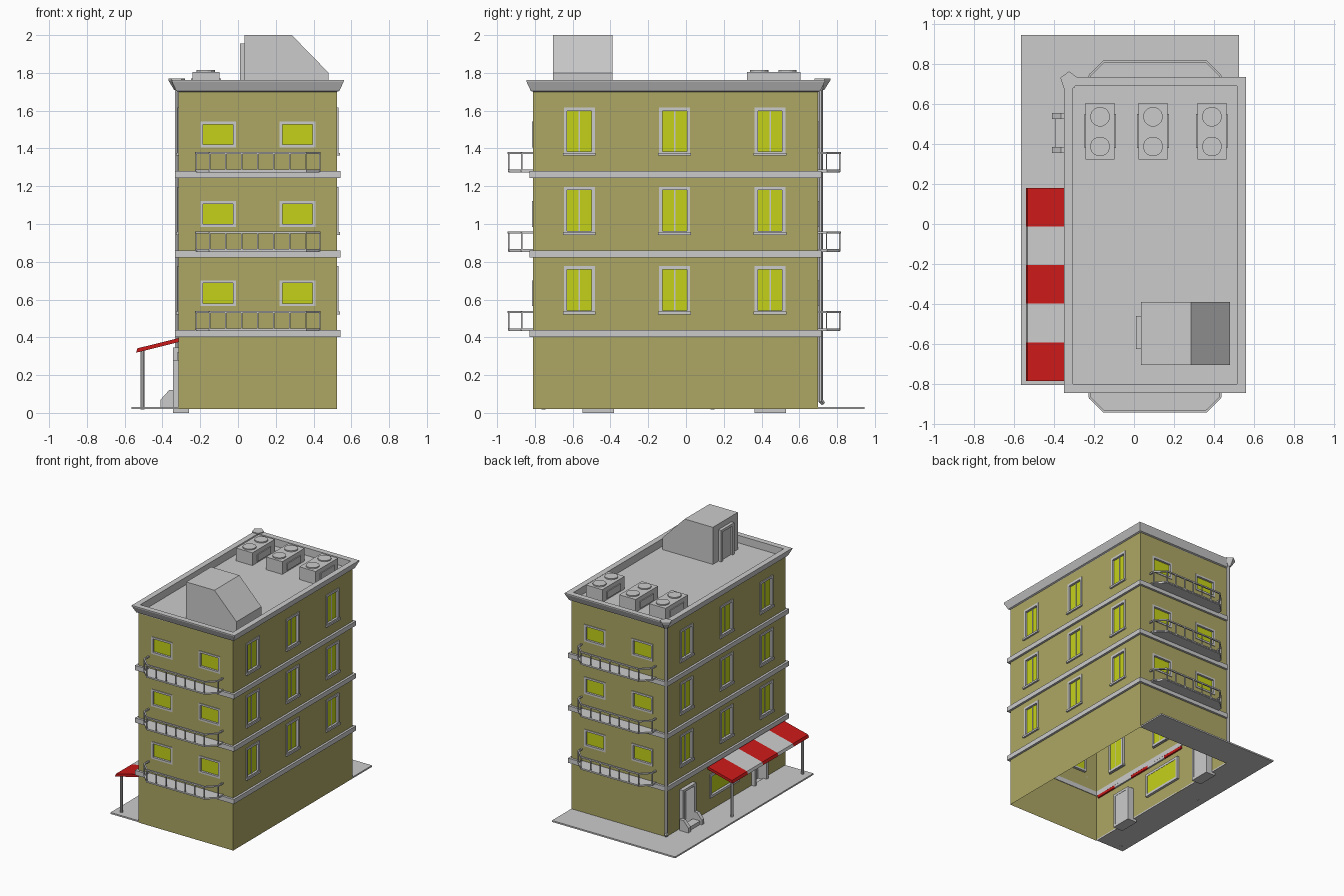
import bpy, bmesh, math
from mathutils import Vector

if "Cube" in bpy.data.objects:
    bpy.data.objects.remove(bpy.data.objects["Cube"])


def material(name, rgb):
    m = bpy.data.materials.new(name)
    m.diffuse_color = (*rgb, 1)
    m.use_nodes = True
    m.node_tree.nodes["Principled BSDF"].inputs["Base Color"].default_value = m.diffuse_color
    return m


OLIVE = material("plaster", (0.42, 0.39, 0.13))
GLASS = material("lit_glass", (0.55, 0.64, 0.01))
RED = material("red_cloth", (0.60, 0.01, 0.01))
WHITE = material("white_cloth", (0.75, 0.75, 0.75))


def finish(name, bm, mat=None):
    me = bpy.data.meshes.new(name)
    bm.to_mesh(me)
    bm.free()
    ob = bpy.data.objects.new(name, me)
    bpy.context.collection.objects.link(ob)
    if mat:
        me.materials.append(mat)
    return ob


def add_prism(bm, base, shift):
    """Closed polygon of 3D points extruded by a vector."""
    f = bm.faces.new([bm.verts.new(p) for p in base])
    r = bmesh.ops.extrude_face_region(bm, geom=[f], use_keep_orig=True)
    vs = [v for v in r["geom"] if isinstance(v, bmesh.types.BMVert)]
    bmesh.ops.translate(bm, verts=vs, vec=Vector(shift))
    bmesh.ops.recalc_face_normals(bm, faces=bm.faces)


def add_box(bm, a, b):
    lo = [min(p, q) for p, q in zip(a, b)]
    hi = [max(p, q) for p, q in zip(a, b)]
    base = [(lo[0], lo[1], lo[2]), (hi[0], lo[1], lo[2]),
            (hi[0], hi[1], lo[2]), (lo[0], hi[1], lo[2])]
    add_prism(bm, base, (0, 0, hi[2] - lo[2]))


def add_bar(bm, p, q, r=0.005, sides=4):
    p, q = Vector(p), Vector(q)
    rot = (q - p).to_track_quat('Z', 'Y')
    ring = [p + rot @ Vector((r * 1.3 * math.cos(a), r * 1.3 * math.sin(a), 0))
            for a in [2 * math.pi * (i + 0.5) / sides for i in range(sides)]]
    add_prism(bm, ring, q - p)


def boxes(name, pairs, mat=None):
    bm = bmesh.new()
    for a, b in pairs:
        add_box(bm, a, b)
    return finish(name, bm, mat)


def prism(name, base, shift, mat=None):
    bm = bmesh.new()
    add_prism(bm, base, shift)
    return finish(name, bm, mat)


# Each side maps (along wall, outward, height) to world space
X0, X1, Y0, Y1 = -0.315, 0.525, -0.81, 0.70
SIDES = {
    "front": (lambda u, n, z: (u, Y0 - n, z), X0, X1),
    "back": (lambda u, n, z: (u, Y1 + n, z), X0, X1),
    "left": (lambda u, n, z: (X0 - n, u, z), Y0, Y1),
    "right": (lambda u, n, z: (X1 + n, u, z), Y0, Y1),
}
FLOORS = [0.0, 0.42, 0.84]


def opening(name, side, rect, t, depth, out, sill=0.0, mullion=False, mat=GLASS):
    """Frame with recessed panel."""
    P = SIDES[side][0]
    u0, u1, z0, z1 = rect
    B = lambda a, b, c, d, n0, n1: (P(a, n0, c), P(b, n1, d))
    parts = [B(u0, u0 + t, z0, z1, -depth, out), B(u1 - t, u1, z0, z1, -depth, out),
             B(u0 + t, u1 - t, z1 - t, z1, -depth, out), B(u0 + t, u1 - t, z0, z0 + t, -depth, out)]
    if sill:
        parts.append(B(u0 - 0.005, u1 + 0.005, z0 - 0.003, z0 + 0.012, -0.01, sill))
    if mullion:
        m = (u0 + u1) / 2
        parts.append(B(m - 0.004, m + 0.004, z0 + t, z1 - t, -depth, -0.008))
    boxes(name + "_frame", parts)
    boxes(name + "_panel", [B(u0 + t, u1 - t, z0 + t, z1 - t, -depth + 0.002, -depth + 0.008)], mat)


# Window layout
holes = {s: [] for s in SIDES}
for f, dz in enumerate(FLOORS):
    for s in ("front", "back"):
        for i, u in enumerate((-0.105, 0.315)):
            r = (u - 0.094, u + 0.094, 0.565 + dz, 0.702 + dz)
            holes[s].append(r)
            opening(f"{s}_window_{f}_{i}", s, r, 0.015, 0.02, 0.005)
    for s in ("left", "right"):
        for i, u in enumerate((-0.565, -0.06, 0.445)):
            r = (u - 0.082, u + 0.082, 0.525 + dz, 0.777 + dz)
            holes[s].append(r)
            opening(f"{s}_window_{f}_{i}", s, r, 0.018, 0.02, 0.006, 0.014, True)

# Shop window and two street doors
for name, r, d, o, m in (("shop_window", (-0.22, 0.15, 0.13, 0.32), 0.02, 0.008, GLASS),
                         ("shop_door", (-0.548, -0.38, 0.0, 0.28), 0.055, 0.03, None),
                         ("house_door", (0.363, 0.53, 0.0, 0.345), 0.055, 0.03, None)):
    holes["left"].append(r)
    opening(name, "left", r, 0.02, d, o, mat=m)

# Walls as open-bottomed sheets with openings
bm = bmesh.new()
for s, (P, a, b) in SIDES.items():
    us = sorted({a, b, *[v for h in holes[s] for v in h[:2]]})
    zs = sorted({0.02, 1.70, *[v for h in holes[s] for v in h[2:] if v > 0.02]})
    for u0, u1 in zip(us, us[1:]):
        for z0, z1 in zip(zs, zs[1:]):
            u, z = (u0 + u1) / 2, (z0 + z1) / 2
            if any(h[0] < u < h[1] and h[2] < z < h[3] for h in holes[s]):
                continue
            q = [P(u0, 0, z0), P(u1, 0, z0), P(u1, 0, z1), P(u0, 0, z1)]
            if s in ("back", "left"):
                q.reverse()
            bm.faces.new([bm.verts.new(p) for p in q])
bmesh.ops.remove_doubles(bm, verts=bm.verts, dist=1e-5)
finish("walls", bm, OLIVE)


def ring_sweep(name, profile, closed=True):
    """Sweeps an (outward, z) profile around the building footprint."""
    bm = bmesh.new()
    loops = [[bm.verts.new(p) for p in ((X0 - n, Y0 - n, z), (X1 + n, Y0 - n, z),
                                        (X1 + n, Y1 + n, z), (X0 - n, Y1 + n, z))]
             for n, z in profile]
    for a, b in zip(loops, loops[1:] + loops[:1]):
        for i in range(4):
            j = (i + 1) % 4
            bm.faces.new((a[i], a[j], b[j], b[i]))
    bmesh.ops.recalc_face_normals(bm, faces=bm.faces)
    return finish(name, bm)


# Floor bands, flared cornice, roof deck
for f, dz in enumerate(FLOORS):
    ring_sweep(f"floor_band_{f}", [(-0.005, 0.403 + dz), (0.018, 0.403 + dz),
                                   (0.018, 0.44 + dz), (-0.005, 0.44 + dz)])
ring_sweep("cornice", [(0, 1.70), (0.012, 1.705), (0.035, 1.755), (0.035, 1.763), (-0.01, 1.763), (-0.01, 1.70)])
boxes("roof_deck", [((X0, Y0, 1.695), (X1, Y1, 1.703))])

# L-shaped pavement along the left and back
prism("pavement", [(-0.565, -0.805, 0.02), (X0, -0.805, 0.02), (X0, Y1, 0.02), (X1, Y1, 0.02),
                   (X1, 0.945, 0.02), (-0.565, 0.945, 0.02)], (0, 0, 0.012))

# Balconies with railings
for s in ("front", "back"):
    P = SIDES[s][0]
    reach = 0.135 if s == "front" else 0.12
    n1 = reach - 0.006
    plan = [(-0.222, 0.0), (-0.222, n1 - 0.07), (-0.15, n1), (0.36, n1), (0.432, n1 - 0.07), (0.432, 0.0)]
    posts = plan[1:-1] + [(-0.15 + 0.085 * i, n1) for i in range(1, 6)]
    for f, dz in enumerate(FLOORS):
        prism(f"{s}_balcony_floor_{f}", [P(u, n, 0.433 + dz) for u, n in plan], (0, 0, 0.01))
        bm = bmesh.new()
        for (ua, na), (ub, nb) in zip(plan, plan[1:]):
            for z, r in ((0.535, 0.006), (0.443, 0.005)):
                add_bar(bm, P(ua, na, z + dz), P(ub, nb, z + dz), r)
        for u, n in posts:
            add_bar(bm, P(u, n, 0.435 + dz), P(u, n, 0.535 + dz), 0.004)
        finish(f"{s}_balcony_railing_{f}", bm)

# Striped awning on two posts
w = 0.965 / 5
for i in range(5):
    y = -0.785 + i * w
    prism(f"awning_stripe_{i}", [(-0.305, y, 0.398), (-0.532, y, 0.342), (-0.54, y, 0.32),
                                 (-0.525, y, 0.322), (-0.305, y, 0.377)],
          (0, w, 0), WHITE if i % 2 else RED)
for i, y in enumerate((-0.755, 0.14)):
    bm = bmesh.new()
    add_bar(bm, (-0.505, y, 0.018), (-0.505, y, 0.34), 0.009, 8)
    finish(f"awning_post_{i}", bm)

# House door steps
cheek = [(-0.33, 0.12), (-0.365, 0.12), (-0.41, 0.07), (-0.41, 0.025), (-0.33, 0.025)]
for i, y in enumerate((0.355, 0.525)):
    prism(f"step_cheek_{i}", [(x, y, z) for x, z in cheek], (0, 0.03, 0))
boxes("door_step", [((-0.395, 0.385, 0.025), (-0.33, 0.525, 0.06))])

# Roof stair house with door
house = [(0.035, 1.70), (0.035, 2.0), (0.285, 2.0), (0.48, 1.80), (0.48, 1.70)]
prism("stair_house", [(x, -0.705, z) for x, z in house], (0, 0.315, 0))
boxes("stair_house_door", [((0.01, -0.625, 1.70), (0.04, -0.605, 1.955)),
                           ((0.01, -0.48, 1.70), (0.04, -0.46, 1.955)),
                           ((0.01, -0.605, 1.935), (0.04, -0.48, 1.955)),
                           ((0.025, -0.605, 1.70), (0.04, -0.48, 1.935))])

# Air conditioners with twin fans and side grilles
for i, x in enumerate((-0.17, 0.095, 0.39)):
    boxes(f"air_conditioner_{i}", [((x - 0.072, 0.322, 1.70), (x + 0.072, 0.605, 1.805)),
                                   ((x - 0.079, 0.38, 1.715), (x + 0.079, 0.55, 1.77))])
    bm = bmesh.new()
    for y in (0.388, 0.537):
        add_bar(bm, (x, y, 1.80), (x, y, 1.814), 0.038, 16)
    finish(f"air_conditioner_fans_{i}", bm)

# Corner downpipe with five-sided hopper
bm = bmesh.new()
add_bar(bm, (-0.322, 0.712, 0.06), (-0.322, 0.712, 1.71), 0.01, 6)
add_bar(bm, (-0.322, 0.712, 0.066), (-0.335, 0.725, 0.052), 0.01, 6)
finish("downpipe", bm)
bm = bmesh.new()
bmesh.ops.create_cone(bm, cap_ends=True, segments=5, radius1=0.014, radius2=0.046, depth=0.05)
bmesh.ops.translate(bm, verts=bm.verts, vec=(-0.325, 0.718, 1.735))
top = [f for f in bm.faces if f.normal.z > 0.9]
r = bmesh.ops.extrude_face_region(bm, geom=top)
bmesh.ops.translate(bm, verts=[v for v in r["geom"] if isinstance(v, bmesh.types.BMVert)], vec=(0, 0, 0.01))
finish("rain_hopper", bm)
